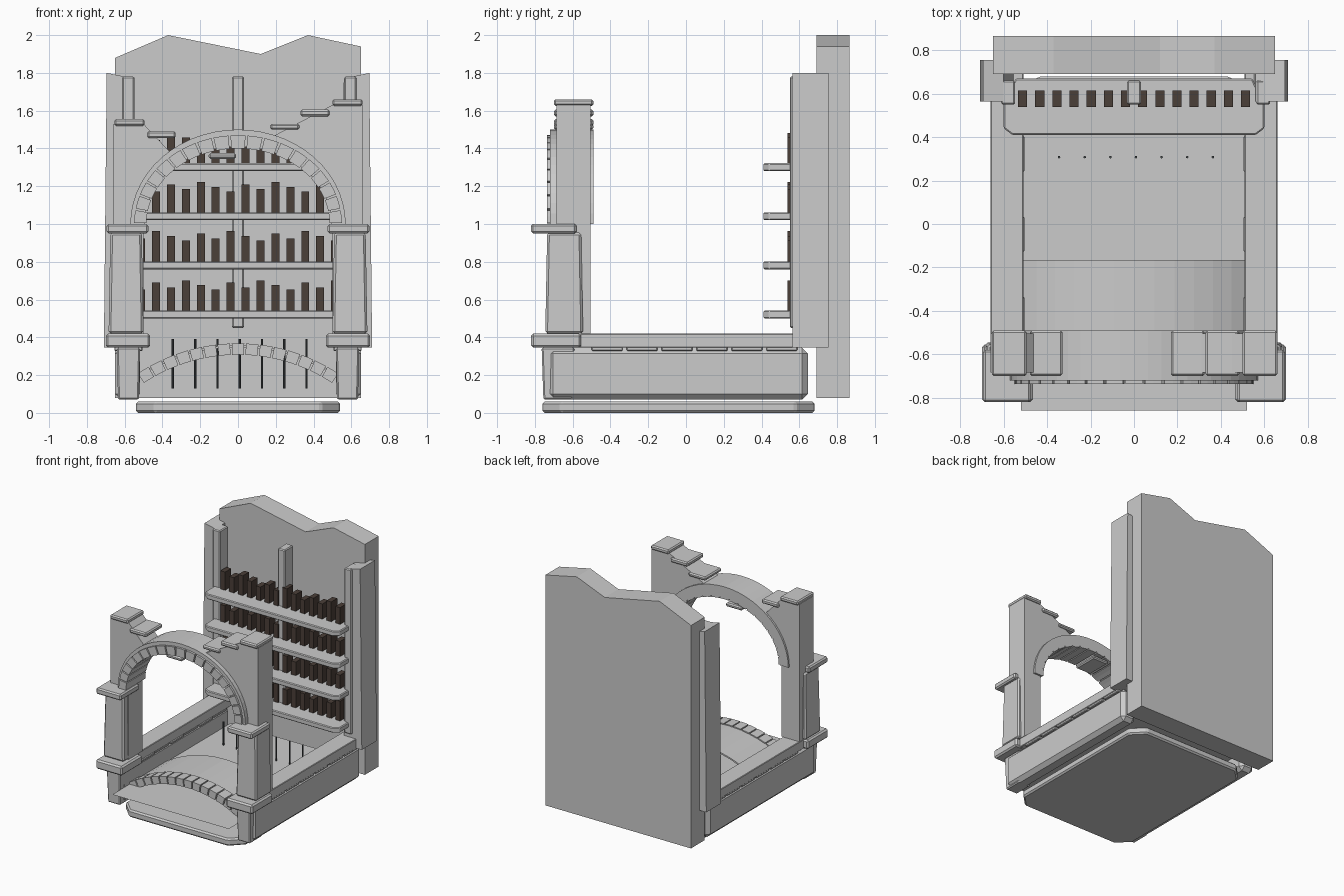
import bpy, bmesh
from math import sin, cos, pi, asin

if "Cube" in bpy.data.objects:
    bpy.data.objects.remove(bpy.data.objects["Cube"])


def finish(name, bm, mat=None):
    bmesh.ops.recalc_face_normals(bm, faces=bm.faces)
    me = bpy.data.meshes.new(name)
    bm.to_mesh(me)
    bm.free()
    ob = bpy.data.objects.new(name, me)
    bpy.context.collection.objects.link(ob)
    if mat:
        me.materials.append(mat)
    return ob


def bevel(ob, w):
    m = ob.modifiers.new("bevel", 'BEVEL')
    m.width, m.segments = w, 1
    return ob


def add_box(bm, x, y, z, taper=1.0):
    ctr = [sum(p) / 2 for p in (x, y, z)]
    size = [p[1] - p[0] for p in (x, y, z)]
    for v in bmesh.ops.create_cube(bm, size=1)['verts']:
        t = taper if v.co.z > 0 else 1
        v.co = [ctr[i] + v.co[i] * size[i] * (t if i < 2 else 1) for i in range(3)]


def box(name, x, y, z, bev=0.0, taper=1.0, mat=None):
    bm = bmesh.new()
    add_box(bm, x, y, z, taper)
    ob = finish(name, bm, mat)
    return bevel(ob, bev) if bev else ob


def add_prism(bm, pts, a, b, place):
    f = [bm.verts.new(place(p, a)) for p in pts]
    k = [bm.verts.new(place(p, b)) for p in pts]
    bm.faces.new(f)
    bm.faces.new(k[::-1])
    for i in range(len(pts)):
        j = (i + 1) % len(pts)
        bm.faces.new((f[i], f[j], k[j], k[i]))


def xz(p, y):
    return (p[0], y, p[1])


def xy(p, z):
    return (p[0], p[1], z)


def prism(name, pts, a, b, place=xz):
    bm = bmesh.new()
    add_prism(bm, pts, a, b, place)
    return finish(name, bm)


def arc(rx, rz, zc, a0, a1, n):
    return [(rx * cos(a0 + (a1 - a0) * i / n), zc + rz * sin(a0 + (a1 - a0) * i / n))
            for i in range(n + 1)]


def voussoirs(name, inner, outer, zc, a0, a1, n, y0, y1, gap=0.06):
    bm = bmesh.new()
    step = (a1 - a0) / n
    for i in range(n):
        s, e = a0 + step * (i + gap), a0 + step * (i + 1 - gap)
        add_prism(bm, arc(*inner, zc, s, e, 2) + arc(*outer, zc, e, s, 2), y0, y1, xz)
    return finish(name, bm)


def colour(name, rgb):
    m = bpy.data.materials.new(name)
    m.diffuse_color = (*rgb, 1)
    m.use_nodes = True
    m.node_tree.nodes["Principled BSDF"].inputs["Base Color"].default_value = m.diffuse_color
    return m


brown = colour("book_brown", (0.07, 0.05, 0.04))
iron = colour("dark_iron", (0.06, 0.07, 0.075))

# back wall with a broken top
prism("back_wall", [(-.65, .08), (.65, .08), (.65, 1.94), (.37, 2), (.12, 1.9),
                    (-.37, 2), (-.65, 1.88)], .69, .865)

# base slab with clipped corners, water sheet above it
bevel(prism("base_slab", [(-.44, -.76), (.44, -.76), (.54, -.66), (.54, .58), (.44, .68),
                          (-.44, .68), (-.54, .58), (-.54, -.66)], 0, .06, xy), .012)
bm = bmesh.new()
bm.faces.new([bm.verts.new(p) for p in
              ((-.52, -.86, .2), (.52, -.86, .2), (.52, .65, .2), (-.52, .65, .2))])
finish("water_sheet", bm)

# canal walls, coping, piers and back posts on both sides
for s, side in ((-1, "left"), (1, "right")):
    def sx(a, b):
        return tuple(sorted((s * a, s * b)))
    box(side + "_canal_wall", sx(.52, .65), (-.735, .645), (.07, .345), .03)
    box(side + "_coping", sx(.51, .66), (-.56, .71), (.345, .42), .004)
    bm = bmesh.new()
    for i in range(6):
        y = -.5 + i * .185
        add_box(bm, sx(.505 + .006 * (i % 2), .655), (y, y + .165), (.328, .35))
    bevel(finish(side + "_edge_stones", bm), .005)
    box(side + "_pier_foot", sx(.525, .635), (-.755, -.6), (.07, .345), .008, 1.12)
    box(side + "_pier_base", sx(.465, .70), (-.82, -.555), (.345, .42), .012)
    box(side + "_pier_shaft", sx(.50, .685), (-.745, -.545), (.42, .955), .012, .9)
    box(side + "_pier_capital", sx(.475, .695), (-.82, -.58), (.95, 1.0), .01)
    top = (1.80, 1.78) if s < 0 else (1.77, 1.80)
    prism(side + "_back_post", [(s * .71, .345), (s * .55, .345), (s * .56, top[s < 0]),
                                (s * .695, top[s > 0])] if s > 0 else
          [(-.71, .345), (-.55, .345), (-.60, 1.78), (-.695, 1.80)], .565, .755)

# broken gate wall either side of the main arch
def spandrel(name, s, top, slope_x):
    a = asin(max(0, 1 - (slope_x / .55) ** 2) ** .5)
    curve = [(s * x, z) for x, z in arc(.55, .48, 1.0, a, 0, 10)]
    prism(name, [(s * .66, .42), (s * .66, top), (s * .5, top)] + curve +
          [(s * .5, 1.0), (s * .5, .42)], -.685, -.505)


spandrel("left_gate_wall", -1, 1.53, .35)
spandrel("right_gate_wall", 1, 1.63, .17)

# main arch: smooth ring with stones proud of the front
prism("main_arch_ring", arc(.57, .50, 1.0, 0, pi, 28) + arc(.495, .41, 1.0, pi, 0, 28),
      -.72, -.49)
voussoirs("main_arch_stones", (.485, .40), (.55, .47), 1.0, 0, pi, 19, -.737, -.49)

# step stones on the broken wall top
for i, (x0, x1, z0, z1) in enumerate([(-.655, -.495, 1.52, 1.555), (-.48, -.33, 1.455, 1.49),
                                      (-.155, -.01, 1.345, 1.375), (.17, .325, 1.50, 1.53),
                                      (.33, .485, 1.57, 1.605), (.50, .66, 1.625, 1.66)]):
    box("step_stone_%d" % (i + 1), (x0, x1), (-.70, -.49), (z0, z1), .009)

# low bridge vault with its stone ring
a = asin(.53 / .957)
lo, hi, R, zc = pi / 2 - a, pi / 2 + a, .957, -.597
prism("bridge_vault", arc(R, R, zc, lo, hi, 12) + arc(R - .012, R - .012, zc, hi, lo, 12),
      -.60, -.165)
voussoirs("bridge_arch_stones", (.905, .905), (.965, .965), zc, lo, hi, 15, -.64, -.54)

# grate rods
bm = bmesh.new()
for i in range(7):
    v = bmesh.ops.create_cone(bm, cap_ends=True, segments=8, radius1=.006, radius2=.006,
                              depth=.26)['verts']
    bmesh.ops.translate(bm, verts=v, vec=(-.345 + .118 * i, .308, .26))
finish("grate_rods", bm, iron)

# bookcase uprights, shelves and books
for n, x in (("left", -.58), ("middle", 0), ("right", .595)):
    box(n + "_shelf_upright", (x - .032, x + .032), (.55, .66), (.45, 1.78), .007)
for r, z in enumerate((.50, .76, 1.02, 1.28)):
    prof = [(-.56, .41), (.56, .41), (.60, .44), (.60, .55), (.545, .67),
            (-.545, .67), (-.60, .55), (-.60, .44)]
    bevel(prism("shelf_%d" % (r + 1), prof, z, z + .042, xy), .006)
    bm = bmesh.new()
    for i in range(14):
        x = -.513 + .079 * i
        h = .11 + .0125 * ((i * 3 + r) % 5)
        add_box(bm, (x - .021, x + .021), (.538, .615), (z + .042, z + .042 + h))
    finish("books_%d" % (r + 1), bm, brown)
